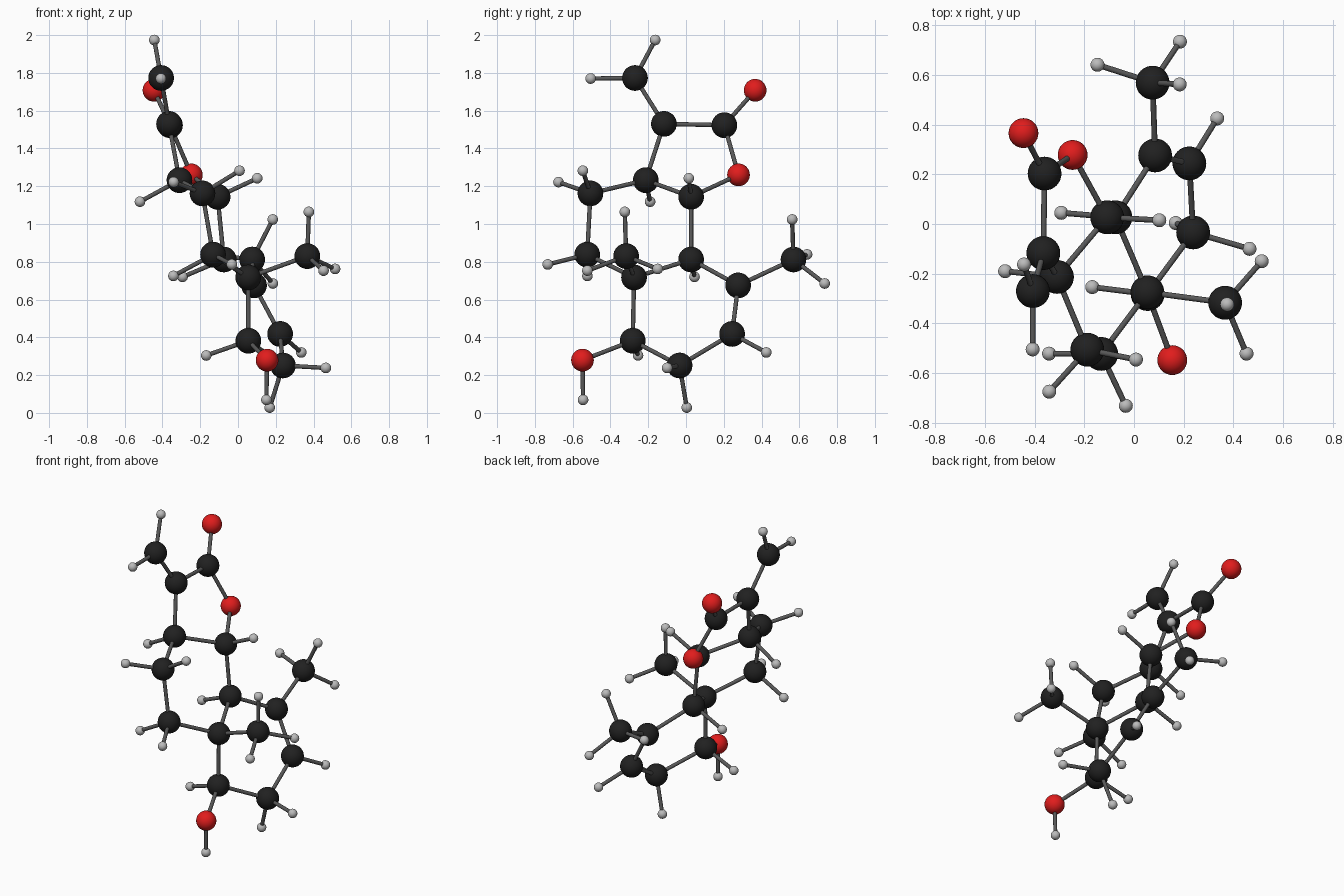
import bpy, bmesh
from mathutils import Vector
from itertools import combinations

if "Cube" in bpy.data.objects:
    bpy.data.objects.remove(bpy.data.objects["Cube"])

# Atom centres, grouped by element
CARBON = [
    (-.407, -.27, 1.773), (-.365, -.117, 1.53), (-.36, .203, 1.523),    # lactone ring
    (-.31, -.213, 1.232), (-.108, .027, 1.144),
    (-.188, -.506, 1.162), (-.132, -.523, .838), (.054, -.275, .717),   # middle ring
    (-.075, .027, .812),
    (.367, -.317, .83), (.085, .276, .675), (.075, .569, .812),         # methyls, lower ring
    (.223, .244, .418), (.238, -.034, .251), (.055, -.282, .382),
]
OXYGEN = [(-.445, .366, 1.708), (-.247, .278, 1.26), (.154, -.548, .279)]
HYDROGEN = [
    (-.443, -.163, 1.974), (-.408, -.505, 1.77), (-.519, -.19, 1.118), (.102, .015, 1.242),
    (-.341, -.675, 1.222), (.008, -.546, 1.282), (-.033, -.732, .786), (-.342, -.522, .725),
    (-.293, .045, .72), (.514, -.15, .762), (.375, -.324, 1.064), (.453, -.522, .753),
    (-.147, .641, .839), (.185, .734, .685), (.184, .562, 1.024), (.335, .425, .32),
    (.168, .004, .028), (.465, -.1, .238), (-.168, -.254, .304), (.15, -.545, .069),
]


def material(name, rgb):
    m = bpy.data.materials.new(name)
    m.diffuse_color = (*rgb, 1)
    m.use_nodes = True
    m.node_tree.nodes["Principled BSDF"].inputs["Base Color"].default_value = m.diffuse_color
    return m


def finish(bm, name, mat):
    mesh = bpy.data.meshes.new(name)
    bm.to_mesh(mesh)
    bm.free()
    mesh.materials.append(mat)
    return mesh


def place(name, mesh, loc):
    ob = bpy.data.objects.new(name, mesh)
    ob.location = loc
    bpy.context.collection.objects.link(ob)
    return ob


# Atoms: one shared ball mesh per element
atoms = []
for element, points, radius, rgb in (
        ("carbon", CARBON, .068, (.015, .015, .015)),
        ("oxygen", OXYGEN, .06, (.75, .012, .012)),
        ("hydrogen", HYDROGEN, .028, (.5, .5, .5))):
    bm = bmesh.new()
    bmesh.ops.create_uvsphere(bm, u_segments=32, v_segments=16, radius=radius)
    for f in bm.faces:
        f.smooth = True
    mesh = finish(bm, element, material(element, rgb))
    for i, p in enumerate(points):
        place(f"{element}_atom_{i + 1}", mesh, p)
        atoms.append((element, Vector(p)))

# Bonds: a unit rod stretched between every close pair of atoms
bm = bmesh.new()
bmesh.ops.create_cone(bm, cap_ends=True, segments=16, radius1=.0115, radius2=.0115, depth=1)
for f in bm.faces:
    f.smooth = len(f.verts) == 4
rod = finish(bm, "bond", material("bond_grey", (.1, .1, .1)))
count = 0
for (ea, a), (eb, b) in combinations(atoms, 2):
    d = b - a
    if d.length < .38 and not ea == eb == "hydrogen":
        count += 1
        ob = place(f"bond_{count}", rod, (a + b) / 2)
        ob.rotation_mode = 'QUATERNION'
        ob.rotation_quaternion = d.to_track_quat('Z', 'Y')
        ob.scale = (1, 1, d.length)
